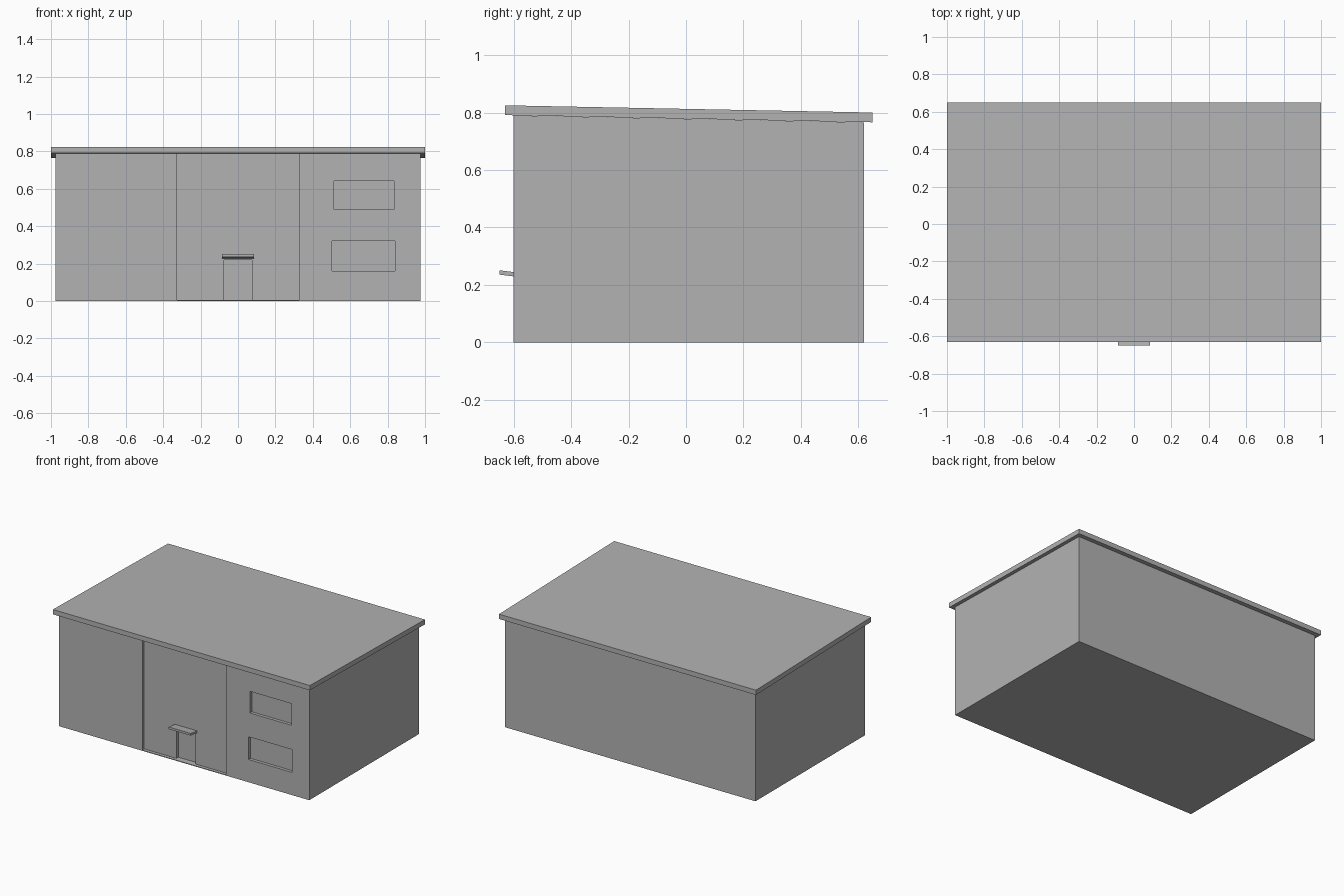
import bpy
import bmesh

if "Cube" in bpy.data.objects:
    bpy.data.objects.remove(bpy.data.objects["Cube"], do_unlink=True)

# One plain grey for everything
GREY = (0.45, 0.45, 0.45, 1.0)
grey = bpy.data.materials.new("plain grey")
grey.use_nodes = True
grey.diffuse_color = GREY
grey.node_tree.nodes["Principled BSDF"].inputs["Base Color"].default_value = GREY


def block(name, x, y, z, drop=0.0, top_drop=None):
    """Box between ranges; its back edges sink by drop (bottom) and top_drop (top)."""
    top_drop = drop if top_drop is None else top_drop
    bm = bmesh.new()
    bmesh.ops.create_cube(bm, size=1)
    for v in bm.verts:
        back, top = v.co.y > 0, v.co.z > 0
        sink = (top_drop if top else drop) if back else 0
        v.co = (x[v.co.x > 0], y[back], z[top] - sink)
    mesh = bpy.data.meshes.new(name)
    bm.to_mesh(mesh)
    bm.free()
    mesh.materials.append(grey)
    obj = bpy.data.objects.new(name, mesh)
    bpy.context.collection.objects.link(obj)
    return obj


def carve(target, name, x, y, z):
    """Cut a recess into the target, then discard the cutter."""
    cutter = block(name, x, y, z)
    cutter.hide_render = True
    mod = target.modifiers.new(name, "BOOLEAN")
    mod.operation = "DIFFERENCE"
    mod.solver = "EXACT"
    mod.object = cutter
    bpy.context.view_layer.objects.active = target
    bpy.ops.object.modifier_apply(modifier=mod.name)
    bpy.data.objects.remove(cutter, do_unlink=True)


FRONT, BACK, SIDE = -0.6, 0.62, 0.975
BAY, DEPTH = 0.325, 0.022

# Floor slab and walls with a top that follows the roof pitch
block("floor_slab", (-SIDE, SIDE), (FRONT, BACK), (0, 0.005))
walls = block("walls", (-SIDE, SIDE), (FRONT, BACK), (0.005, 0.79), 0, 0.024)

# Recessed entrance bay, doorway and two windows
carve(walls, "bay_cutter", (-BAY, BAY), (-0.7, FRONT + DEPTH), (-0.1, 0.9))
carve(walls, "door_cutter", (-0.075, 0.075), (-0.7, FRONT + 2 * DEPTH), (-0.1, 0.22))
carve(walls, "upper_window_cutter", (0.513, 0.835), (-0.7, FRONT + DEPTH), (0.49, 0.642))
carve(walls, "lower_window_cutter", (0.503, 0.84), (-0.7, FRONT + DEPTH), (0.16, 0.32))

# Overhanging roof slab that falls gently to the back
block("roof", (-1, 1), (-0.63, 0.65), (0.791, 0.825), 0.025)

# Small canopy over the door, tilted back toward the wall
block("door_canopy", (-0.086, 0.086), (-0.65, FRONT + DEPTH), (0.236, 0.251), 0.009)
